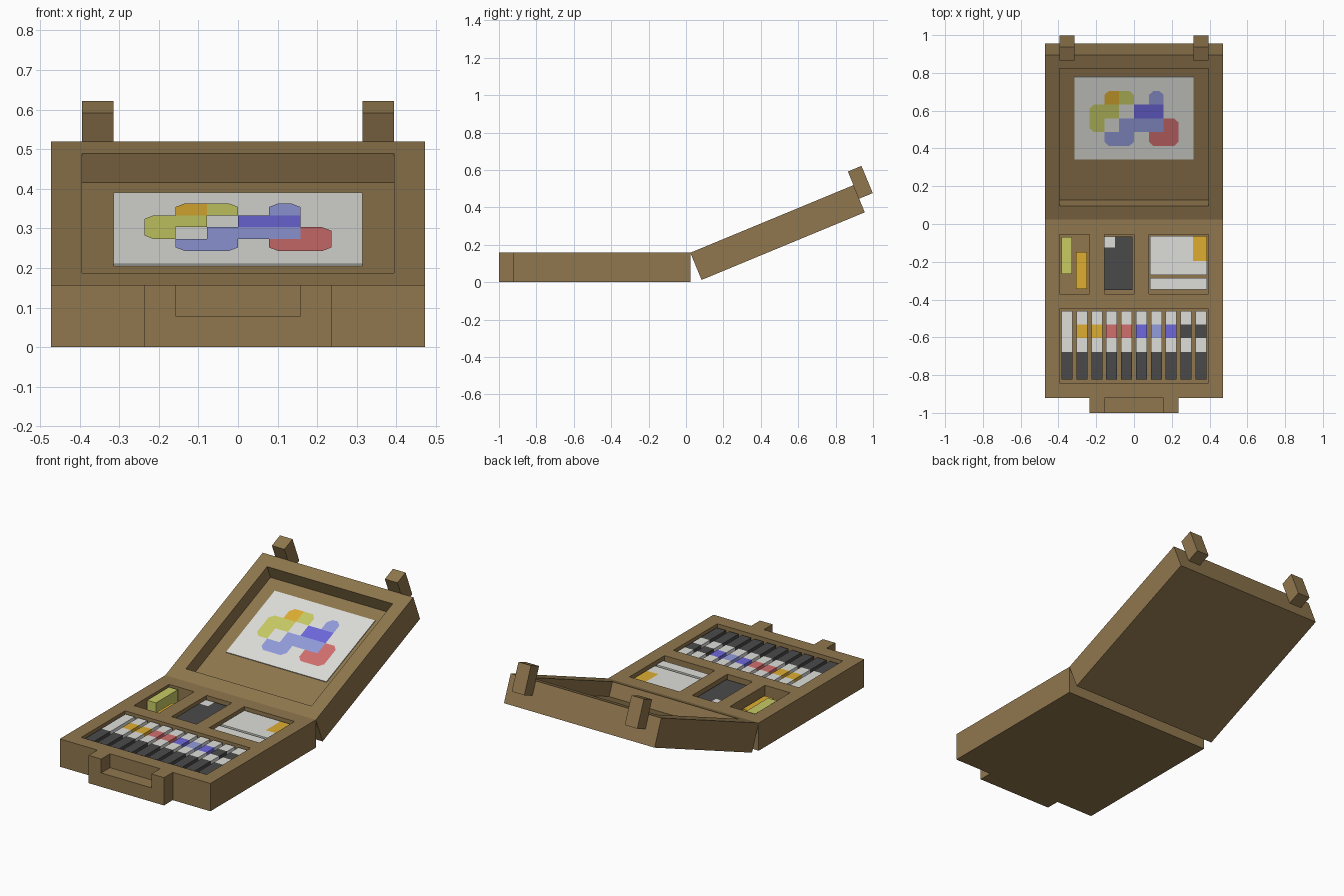
import bpy, bmesh, math
from mathutils import Matrix, Vector

if "Cube" in bpy.data.objects:
    bpy.data.objects.remove(bpy.data.objects["Cube"], do_unlink=True)

U = 0.0787                      # basic grid unit
HINGE_Y, TOP = -1 + 13 * U, 2 * U
COLOURS = {
    "wood": (144, 119, 78), "paper": (222, 222, 218), "charcoal": (74, 74, 74),
    "olive": (200, 203, 100), "amber": (221, 174, 50), "rose": (210, 111, 110),
    "periwinkle": (147, 156, 220), "indigo": (110, 104, 220),
}


def linear(c):
    c /= 255
    return c / 12.92 if c <= 0.04045 else ((c + 0.055) / 1.055) ** 2.4


MATS = {}
for name, rgb in COLOURS.items():
    m = bpy.data.materials.new(name)
    m.use_nodes = True
    col = (*[linear(c) for c in rgb], 1)
    m.diffuse_color = col
    bsdf = m.node_tree.nodes["Principled BSDF"]
    bsdf.inputs["Base Color"].default_value = col
    bsdf.inputs["Roughness"].default_value = 0.9
    MATS[name] = m


def finish(name, bm, colours, matrix=None):
    """Turn a bmesh into an object with the given colour slots."""
    me = bpy.data.meshes.new(name)
    bm.to_mesh(me)
    bm.free()
    for c in colours:
        me.materials.append(MATS[c])
    ob = bpy.data.objects.new(name, me)
    bpy.context.collection.objects.link(ob)
    if matrix is not None:
        ob.matrix_world = matrix
    return ob


def box(name, x, y, z, colours=("wood",), xcuts=(), ycuts=(), rule=None, matrix=None):
    """Box between limits, cut across x and y, faces coloured by rule(centre)."""
    bm = bmesh.new()
    bmesh.ops.create_cube(bm, size=1)
    for v in bm.verts:
        v.co = Vector([a + (b - a) * (t + 0.5) for (a, b), t in zip((x, y, z), v.co)])
    for axis, cuts in ((0, xcuts), (1, ycuts)):
        for c in cuts:
            co, no = Vector(), Vector()
            co[axis], no[axis] = c, 1
            bmesh.ops.bisect_plane(bm, geom=bm.verts[:] + bm.edges[:] + bm.faces[:],
                                   plane_co=co, plane_no=no)
    if rule:
        for f in bm.faces:
            f.material_index = colours.index(rule(f.calc_center_median()))
    return finish(name, bm, colours, matrix)


def carve(ob, wells, top):
    """Sink rectangular wells one unit deep into the top of a box."""
    cutters = []
    for x, y in wells:
        c = box("well_cutter", x, y, (top - U, top + U))
        c.hide_render = True
        c.matrix_world = ob.matrix_world
        mod = ob.modifiers.new("well", "BOOLEAN")
        mod.operation, mod.solver, mod.object = "DIFFERENCE", "EXACT", c
        cutters.append(c)
    bpy.context.view_layer.update()
    dg = bpy.context.evaluated_depsgraph_get()
    me = bpy.data.meshes.new_from_object(ob.evaluated_get(dg))
    ob.modifiers.clear()
    ob.data = me
    for c in cutters:
        bpy.data.objects.remove(c, do_unlink=True)


# Base tray with three small wells and one long well
base = box("base_tray", (-6 * U, 6 * U), (HINGE_Y - 12 * U, HINGE_Y), (0, TOP))
row = (HINGE_Y - 5 * U, HINGE_Y - U)
carve(base, [((-5 * U, -3 * U), row), ((-2 * U, 0), row), ((U, 5 * U), row),
             ((-5 * U, 5 * U), (HINGE_Y - 11 * U, HINGE_Y - 6 * U))], TOP)

# U-shaped handle: front profile extruded by one unit
bm = bmesh.new()
profile = [(-3, 0), (3, 0), (3, 2), (2, 2), (2, 1), (-2, 1), (-2, 2), (-3, 2)]
face = bm.faces.new([bm.verts.new((x * U, -1, z * U)) for x, z in profile])
ext = bmesh.ops.extrude_face_region(bm, geom=[face])
bmesh.ops.translate(bm, vec=(0, U, 0),
                    verts=[g for g in ext["geom"] if isinstance(g, bmesh.types.BMVert)])
bmesh.ops.recalc_face_normals(bm, faces=bm.faces[:])
finish("handle", bm, ("wood",))

# Lid, opened about the hinge line, with its catches
LID = Matrix.Translation((0, HINGE_Y, TOP)) @ Matrix.Rotation(math.radians(22.5), 4, "X")
lid = box("lid", (-6 * U, 6 * U), (0, 12 * U), (-2 * U, 0), matrix=LID)
carve(lid, [((-5 * U, 5 * U), (U, 11 * U))], 0)
for side, x in (("left", (4 * U, 5 * U)), ("right", (-5 * U, -4 * U))):
    box(side + "_catch", x, (12 * U, 13 * U), (-U, U), matrix=LID)

# Painting sheet in the lid
box("painting_sheet", (-4 * U, 4 * U), (4 * U, 10 * U), (-U, -U + 0.005),
    ("paper",), matrix=LID)

# Paint patches: one cell per letter, loose corners are rounded off
ART = ["........", "..ao.p..", ".oo.ii..", ".o.pppr.", "..pp.rr.", "........"]
KEY = {"a": "amber", "o": "olive", "p": "periwinkle", "i": "indigo", "r": "rose"}
paints = list(KEY.values())
bm = bmesh.new()
for r, line in enumerate(ART):
    for c, ch in enumerate(line):
        if ch == ".":
            continue
        cx, cy, pts = (c - 3.5) * U, (9.5 - r) * U, []
        for i, (sx, sy) in enumerate([(1, 1), (-1, 1), (-1, -1), (1, -1)]):
            px, py, k = cx + sx * U / 2, cy + sy * U / 2, 0.3 * U
            loose = line[c + sx] == "." and ART[r - sy][c] == "." and ART[r - sy][c + sx] == "."
            if loose:
                pair = [(px, py - sy * k), (px - sx * k, py)]
                pts += pair if i % 2 == 0 else pair[::-1]
            else:
                pts.append((px, py))
        f = bm.faces.new([bm.verts.new((x, y, -U + 0.008)) for x, y in pts])
        f.material_index = paints.index(KEY[ch])
finish("paint_patches", bm, paints, LID)

# Two blocks in the first well
box("tall_block", (-0.384, -0.328), (-0.266, -0.07), (U, 0.15), ("olive",))
box("low_block", (-0.306, -0.25), (-0.345, -0.149), (U, 0.112), ("amber",))

# Dark slab with a pale corner
box("slab", (-0.155, -0.009), (-0.349, -0.066), (U, 0.138), ("charcoal", "paper"),
    (-0.1,), (-0.125,),
    lambda p: "paper" if p.x < -0.1 and p.y > -0.125 and p.z > 0.1 else "charcoal")

# Note pad with an amber corner, and a narrow strip beside it
box("note_pad", (0.084, 0.386), (-0.27, -0.064), (U, 0.14), ("paper", "amber"),
    (0.312,), (-0.197,),
    lambda p: "amber" if p.x > 0.312 and p.y > -0.197 and p.z > 0.1 else "paper")
box("note_strip", (0.084, 0.386), (-0.346, -0.286), (U, 0.14), ("paper",))

# Row of ten paint tubes: dark cap, pale body, coloured band
BANDS = ["paper", "amber", "amber", "rose", "rose", "indigo", "periwinkle", "indigo",
         "charcoal", "charcoal"]
for i, band in enumerate(BANDS):
    cx = (i - 4.5) * U

    def tube_colour(p, band=band):
        if p.y < -0.677:
            return "charcoal"
        return band if -0.604 < p.y < -0.532 else "paper"

    box(f"paint_tube_{i + 1}", (cx - 0.029, cx + 0.029), (-0.822, -0.46), (U, 0.146),
        list(dict.fromkeys(["paper", "charcoal", band])), (),
        (-0.677, -0.604, -0.532), tube_colour)
